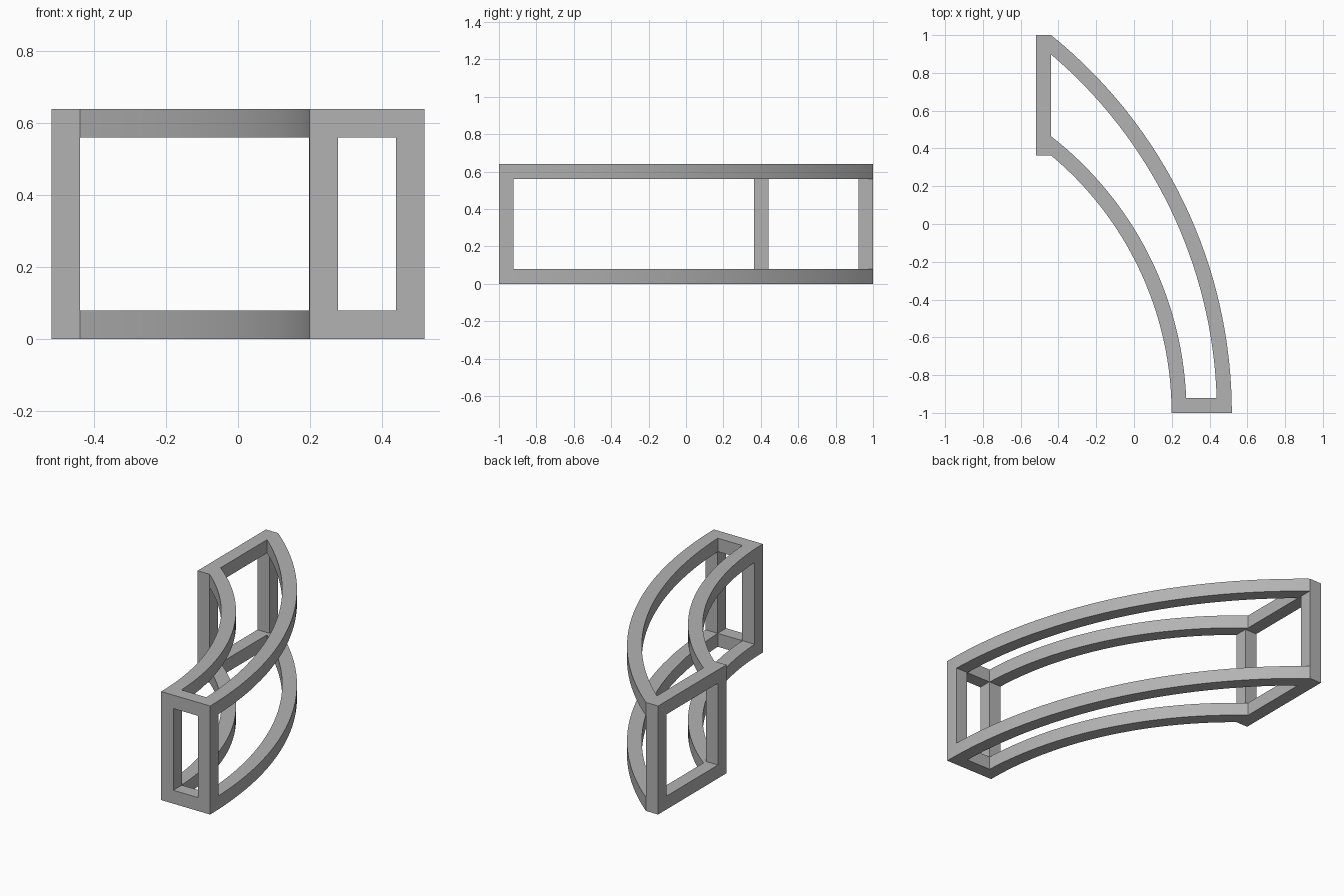
import bpy, bmesh
from math import sin, cos, asin

W, H, BAR = 0.518, 0.64, 0.079   # half width, height, bar thickness
BACK = -W + BAR                  # inner plane of the straight back panel
NEAR, FAR = 0.363, 1.0           # extent of the back panel along y
SIDE = 0.199                     # concave side of the front panel
SEGMENTS = 32

if "Cube" in bpy.data.objects:
    bpy.data.objects.remove(bpy.data.objects["Cube"])

grey = bpy.data.materials.new("Light grey")
grey.use_nodes = True
colour = (0.45, 0.45, 0.45, 1)
grey.diffuse_color = colour
grey.node_tree.nodes["Principled BSDF"].inputs["Base Color"].default_value = colour


def radius(x_front, y_end):
    """Radius of the arc leaving the front squarely and ending on the back panel."""
    dx, dy = x_front - BACK, y_end + 1
    return (dx * dx + dy * dy) / (2 * dx)


def arc(cx, r, y_start, x_end):
    """Points along an arc centred on the front plane, from front to back."""
    a = asin((y_start + 1) / r)
    b = asin((1 - ((x_end - cx) / r) ** 2) ** 0.5)
    steps = [a + (b - a) * i / SEGMENTS for i in range(SEGMENTS + 1)]
    return [(cx + r * cos(t), r * sin(t) - 1) for t in steps]


def prism(name, points, z0, z1):
    bm = bmesh.new()
    face = bm.faces.new([bm.verts.new((x, y, z0)) for x, y in points])
    top = bmesh.ops.extrude_face_region(bm, geom=[face])["geom"]
    bmesh.ops.translate(bm, vec=(0, 0, z1 - z0),
                        verts=[v for v in top if isinstance(v, bmesh.types.BMVert)])
    bmesh.ops.recalc_face_normals(bm, faces=bm.faces)
    mesh = bpy.data.meshes.new(name)
    bm.to_mesh(mesh)
    bm.free()
    mesh.materials.append(grey)
    obj = bpy.data.objects.new(name, mesh)
    bpy.context.collection.objects.link(obj)
    return obj


def opening(name, x0, x1, y0, y1):
    """Cutter between the lower and upper rails."""
    return prism(name, [(x0, y0), (x1, y0), (x1, y1), (x0, y1)], BAR, H - BAR)


# Solid body with a convex and a concave side
r_out, r_in = radius(W, FAR), radius(SIDE, NEAR)
c_out, c_in = W - r_out, SIDE - r_in
frame = prism("curved_frame",
              arc(c_out, r_out, -1, BACK) + [(-W, FAR), (-W, NEAR)]
              + arc(c_in, r_in, -1, BACK)[::-1], 0, H)

# Vertical hole, then the openings that leave the corner posts
cutters = [
    prism("vertical_hole",
          arc(c_out, r_out - BAR, BAR - 1, BACK)
          + arc(c_in, r_in + BAR, BAR - 1, BACK)[::-1], -0.1, H + 0.1),
    opening("side_opening", BACK, 0.7, BAR - 1, 1.2),
    opening("back_opening", -0.7, BACK + 0.01, NEAR + BAR, FAR - BAR),
    opening("front_opening", SIDE + BAR, W - BAR, -1.2, BAR - 0.99),
]
for cutter in cutters:
    mod = frame.modifiers.new(cutter.name, "BOOLEAN")
    mod.operation, mod.solver, mod.object = "DIFFERENCE", "EXACT", cutter
    cutter.hide_render = True

# Apply the cuts and shade the rails smoothly
bpy.ops.object.select_all(action="DESELECT")
frame.select_set(True)
bpy.context.view_layer.objects.active = frame
bpy.ops.object.convert(target="MESH")
for cutter in cutters:
    bpy.data.objects.remove(cutter)
bpy.ops.object.shade_smooth_by_angle()
